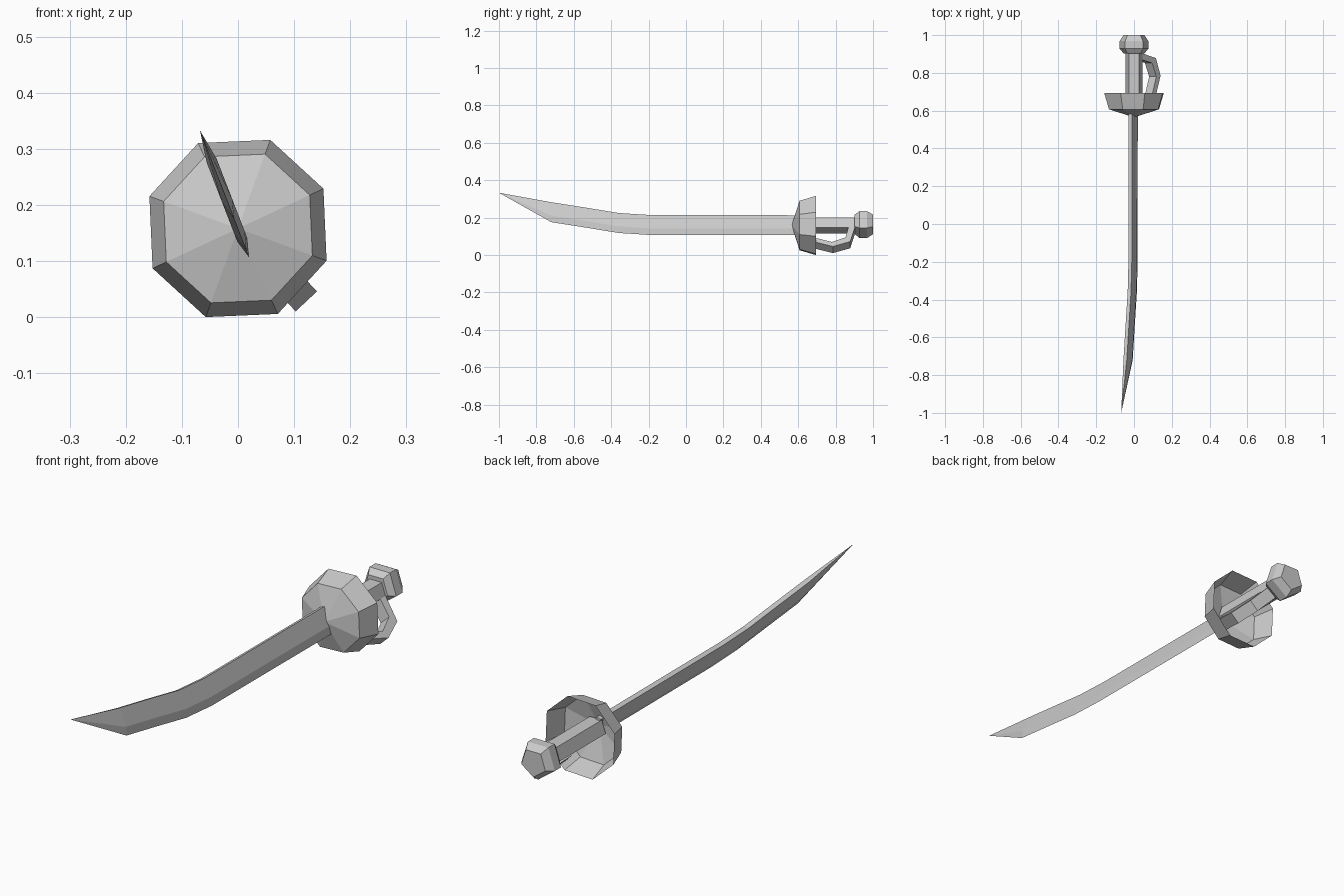
import bpy
from math import cos, sin, radians, pi

if "Cube" in bpy.data.objects:
    bpy.data.objects.remove(bpy.data.objects["Cube"])


def make(name, verts, faces):
    mesh = bpy.data.meshes.new(name)
    mesh.from_pydata(verts, [], faces)
    mesh.update()
    obj = bpy.data.objects.new(name, mesh)
    bpy.context.collection.objects.link(obj)
    return obj


def bridge(n, count):
    """Quads between consecutive rings of n points."""
    return [(i * n + j, i * n + (j + 1) % n, (i + 1) * n + (j + 1) % n, (i + 1) * n + j)
            for i in range(count - 1) for j in range(n)]


def ring(n, radius, y, cz, start):
    # counted so that side faces point outward while y increases
    return [(radius * cos(radians(start) - 2 * pi * j / n), y,
             cz + radius * sin(radians(start) - 2 * pi * j / n)) for j in range(n)][::-1]


def prism(name, n, rings, cz, start):
    verts = [p for y, r in rings for p in ring(n, r, y, cz, start)]
    k = len(rings)
    faces = [f[::-1] for f in bridge(n, k)]
    faces += [tuple(range(n)), tuple(range((k - 1) * n, k * n))[::-1]]
    faces = [f[::-1] for f in faces]
    obj = make(name, verts, faces)
    fix_normals(obj)
    return obj


def fix_normals(obj):
    import bmesh
    bm = bmesh.new()
    bm.from_mesh(obj.data)
    bmesh.ops.recalc_face_normals(bm, faces=bm.faces)
    bm.to_mesh(obj.data)
    bm.free()


# Blade: five-sided section leaning in the front view, sliding up along its lean
U, V = (-0.36, 0.93), (0.93, 0.36)
section = [(0, 0), (0.034, 0.0095), (0.111, 0.0095), (0.111, -0.0095), (0.034, -0.0095)]


def lean(y, a, b):
    return (0.02 + U[0] * a + V[0] * b, y, 0.106 + U[1] * a + V[1] * b)


stations = [(0.60, 0), (-0.2, 0.002), (-0.36, 0.013), (-0.53, 0.043), (-0.72, 0.075)]
verts = [lean(y, a + s, b) for y, s in stations for a, b in section]
faces = bridge(5, len(stations)) + [tuple(range(5))]
last = 5 * (len(stations) - 1)
verts += [lean(-1.0, 0.244, 0), lean(-0.72, 0.184, 0)]  # tip and false-edge ridge
tip, ridge = len(verts) - 2, len(verts) - 1
faces += [(last + j, last + j + 1, tip) for j in (0, 1, 3)]
faces += [(last + 4, last, tip), (last + 2, ridge, tip), (ridge, last + 3, tip),
          (last + 2, last + 3, ridge)]
fix_normals(make("blade", verts, faces))

# Bowl guard: open eight-sided cup with a shallow cone front
cup = [(0, 0.565, 0.158)] + ring(8, 0.141, 0.607, 0.158, 70) + ring(8, 0.168, 0.694, 0.158, 70)
faces = [(0, 1 + (j + 1) % 8, 1 + j) for j in range(8)]
faces += [tuple(i + 1 for i in f)[::-1] for f in bridge(8, 2)]
fix_normals(make("bowl_guard", cup, faces))

# Grip and pommel: pentagonal
prism("grip", 5, [(0.59, 0.047), (0.91, 0.047)], 0.162, 270)
prism("pommel", 5, [(0.902, 0.057), (0.928, 0.08), (0.968, 0.08), (1.0, 0.058)], 0.17, 270)

# Knuckle bow: flat band, outline in (radius, y), widened sideways
R, W, half = (0.684, -0.73), (0.73, 0.684), 0.026
outline = [(0.138, 0.67), (0.178, 0.785), (0.142, 0.878), (0.03, 0.905),
           (0.03, 0.87), (0.112, 0.853), (0.145, 0.78), (0.108, 0.67)]
verts = [(R[0] * r + W[0] * h, y, 0.158 + R[1] * r + W[1] * h)
         for h in (-half, half) for r, y in outline]
n = len(outline)
faces = bridge(n, 2)
for base in (0, n):
    faces += [(base + i, base + i + 1, base + n - 2 - i, base + n - 1 - i) for i in range(3)]
fix_normals(make("knuckle_bow", verts, faces))
